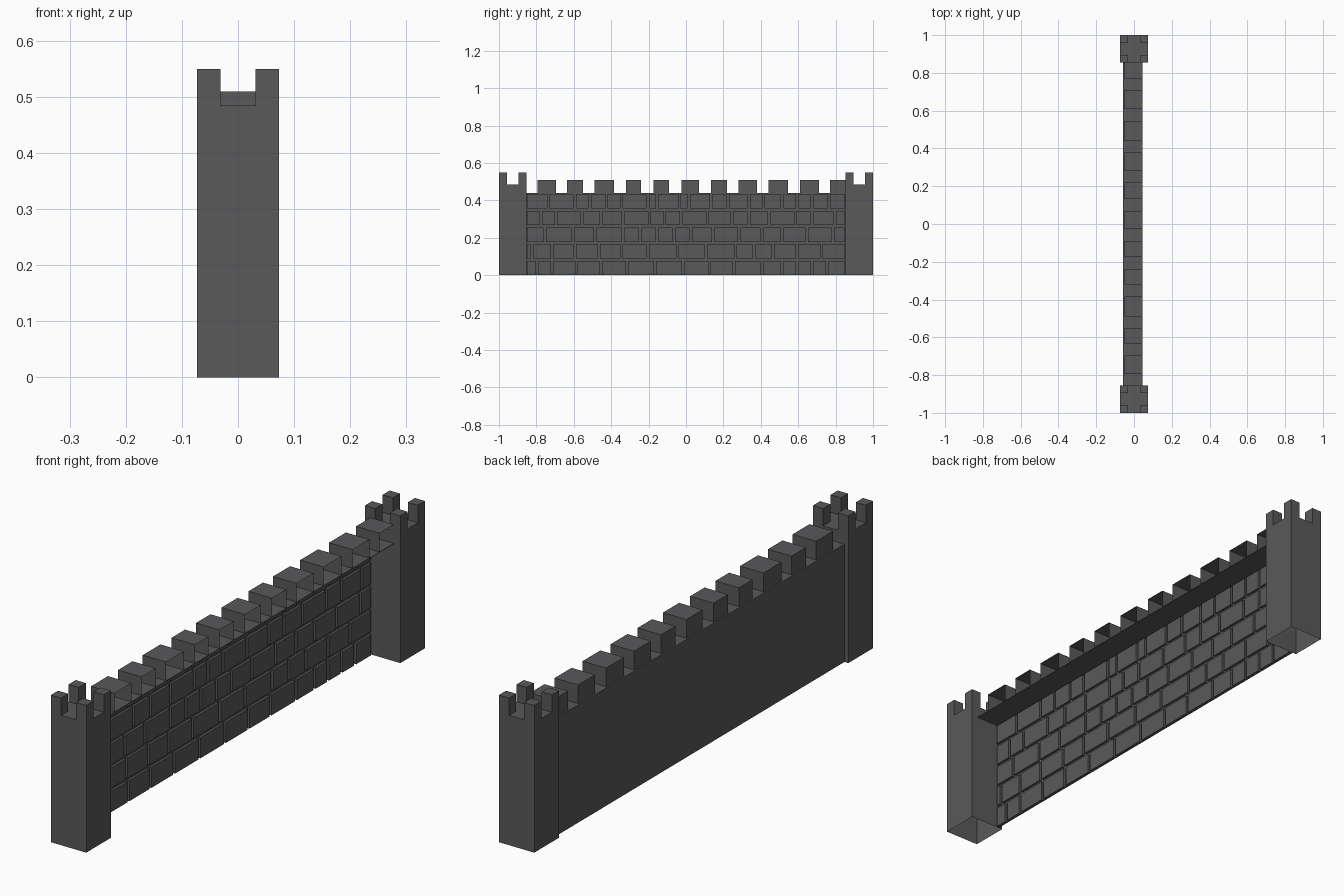
import bpy
import bmesh
from mathutils import Vector

old = bpy.data.objects.get("Cube")
if old:
    bpy.data.objects.remove(old, do_unlink=True)

# Material
stone = bpy.data.materials.new("dark grey stone")
stone.use_nodes = True
grey = (0.1, 0.1, 0.104, 1)
stone.diffuse_color = grey
bsdf = stone.node_tree.nodes["Principled BSDF"]
bsdf.inputs["Base Color"].default_value = grey
bsdf.inputs["Roughness"].default_value = 0.9

DOWN, UP, LEFT = Vector((0, 0, -1)), Vector((0, 0, 1)), Vector((1, 0, 0))


def add_box(bm, x, y, z, open_sides=()):
    """Add a box given (low, high) ranges, leaving out the listed sides."""
    corners = [bm.verts.new((a, b, c)) for a in x for b in y for c in z]
    hull = bmesh.ops.convex_hull(bm, input=corners)["geom"]
    faces = [f for f in hull if isinstance(f, bmesh.types.BMFace)]
    edges = list({e for f in faces for e in f.edges})
    bmesh.ops.dissolve_limit(bm, angle_limit=0.01, verts=corners, edges=edges)
    box_faces = list({f for v in corners for f in v.link_faces})
    for f in box_faces:
        f.normal_update()
    centre = Vector((sum(x), sum(y), sum(z))) / 2
    for f in box_faces:
        if f.normal.dot(f.calc_center_median() - centre) < 0:
            f.normal_flip()
    unwanted = [f for f in box_faces if any(f.normal.dot(s) > 0.9 for s in open_sides)]
    if unwanted:
        bmesh.ops.delete(bm, geom=unwanted, context="FACES")


def make_object(name, boxes):
    """Build one object from a list of add_box arguments."""
    bm = bmesh.new()
    for box in boxes:
        add_box(bm, *box)
    mesh = bpy.data.meshes.new(name)
    bm.to_mesh(mesh)
    bm.free()
    mesh.materials.append(stone)
    obj = bpy.data.objects.new(name, mesh)
    bpy.context.collection.objects.link(obj)
    return obj


# Towers: hollow shafts with four corner posts
HALF, POST = 0.073, 0.042
for name, low in (("front_tower", -1), ("back_tower", 1 - 2 * HALF)):
    high = low + 2 * HALF
    parts = [((-HALF, HALF), (low, high), (0, 0.485), (DOWN,))]
    for x in ((-HALF, POST - HALF), (HALF - POST, HALF)):
        for y in ((low, low + POST), (high - POST, high)):
            parts.append((x, y, (0.485, 0.55), (DOWN,)))
    make_object(name, parts)

# Thin curtain wall between the towers
END, TOP, BACK, EDGE = 0.855, 0.44, -0.057, 0.046
make_object("curtain_wall", [((BACK, -0.053), (-END, END), (0, TOP), (UP,))])

# Walkway overhanging the brick side
make_object("walkway", [((BACK, EDGE), (-END, END), (TOP - 0.002, TOP))])

# Battlements, hollow and open towards the brick side
spans = [(-0.795, -0.695), (-0.635, -0.55), (-0.49, -0.385), (-0.32, -0.24),
         (-0.175, -0.09), (-0.025, 0.07), (0.135, 0.22), (0.28, 0.38),
         (0.44, 0.545), (0.61, 0.71), (0.77, END)]
make_object("battlements",
            [((-0.051, EDGE), s, (TOP, 0.51), (DOWN, LEFT)) for s in spans])

# Brick courses, from the ground up, as brick lengths in hundredths
courses = [
    (6, 8, 13, 13, 14, 15, 15, 14, 13, 15, 11, 8, 8, 8, 10),
    (3, 11, 12, 13, 12, 14, 16, 15, 16, 10, 10, 13, 13, 13),
    (10, 15, 12, 15, 9, 9, 9, 9, 12, 14, 12, 11, 13, 14, 7),
    (8, 8, 14, 10, 12, 14, 8, 9, 14, 13, 9, 11, 14, 9, 12, 6),
    (12, 14, 8, 9, 8, 14, 5, 12, 5, 12, 9, 11, 8, 10, 8, 8, 9, 9),
]
GAP, PITCH = 0.012, 0.089
bricks = []
for row, lengths in enumerate(courses):
    y, z = -END, row * PITCH
    for length in lengths:
        end = y + length / 100
        top = min(z + PITCH - GAP, TOP - 0.004)
        bricks.append(((-0.054, -0.044), (y + GAP / 2, end - GAP / 2), (z, top)))
        y = end
make_object("bricks", bricks)
